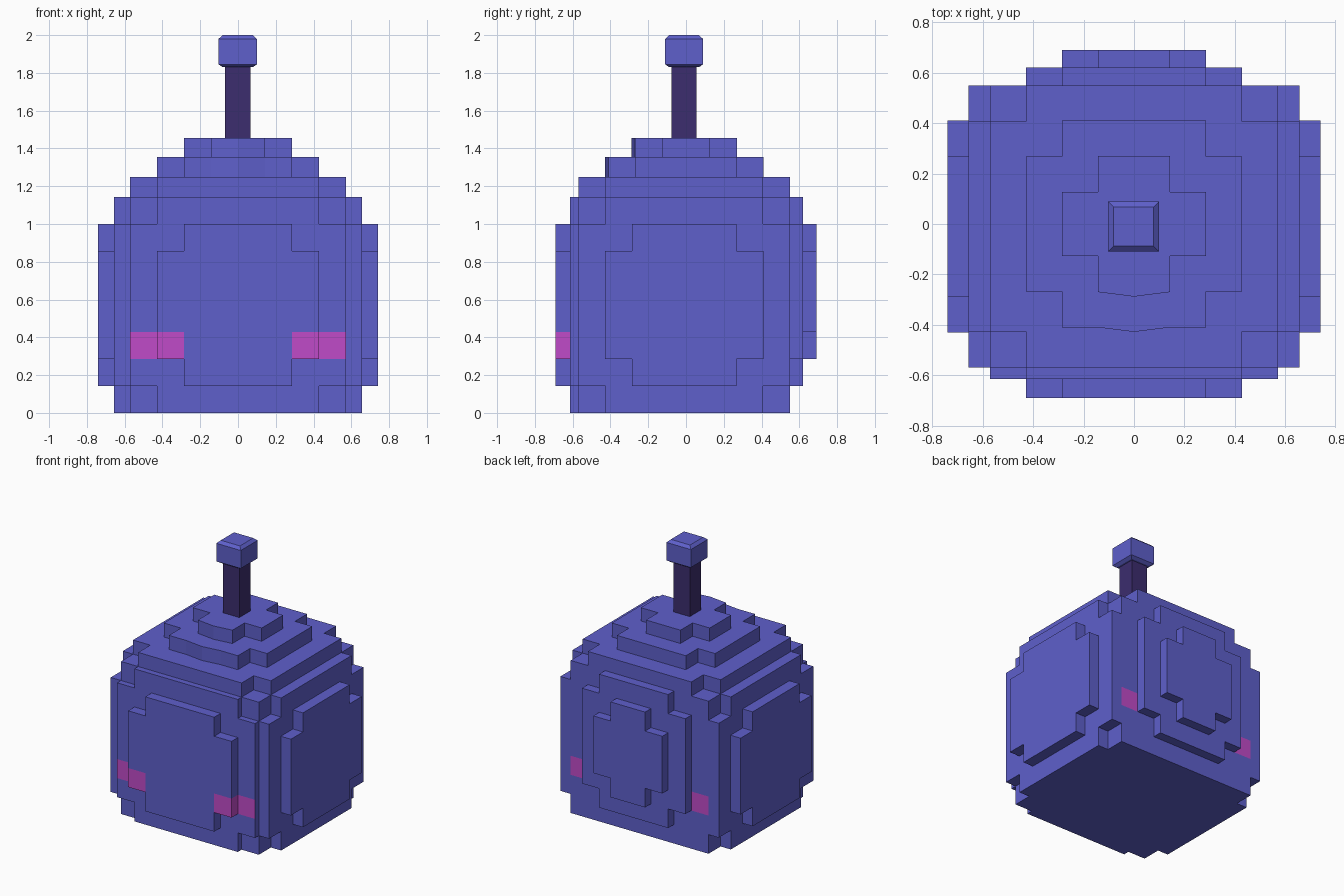
import bpy, bmesh
from itertools import product

if "Cube" in bpy.data.objects:
    bpy.data.objects.remove(bpy.data.objects["Cube"])

U = 0.143  # step size of the blocky layers


def material(name, rgb):
    m = bpy.data.materials.new(name)
    m.diffuse_color = (*rgb, 1)
    m.use_nodes = True
    m.node_tree.nodes["Principled BSDF"].inputs["Base Color"].default_value = m.diffuse_color
    return m


BLUE = material("periwinkle_blue", (0.113, 0.116, 0.60))
PINK = material("cheek_pink", (0.53, 0.07, 0.58))
PURPLE = material("dark_purple", (0.045, 0.026, 0.156))


def finish(bm, name, mats):
    me = bpy.data.meshes.new(name)
    bm.to_mesh(me)
    bm.free()
    for m in mats:
        me.materials.append(m)
    ob = bpy.data.objects.new(name, me)
    bpy.context.collection.objects.link(ob)
    return ob


def stepped(hx, y, z, axes):
    """Box with its four corners notched by one step in the plane of the two axes."""
    out = []
    for a in axes:
        b = [[-hx, hx], list(y), list(z)]
        b[a] = [b[a][0] + U, b[a][1] - U]
        out.append(b)
    return out


# Layers of the body: core, front, back, sides and top
boxes = [[[-4 * U, 4 * U], [-0.57, 0.55], [0, 8 * U]]]
boxes += stepped(4 * U, (-0.615, 0), (0, 8 * U), (0, 2))
boxes += stepped(3 * U, (-0.69, 0), (U, 7 * U), (0, 2))
boxes += stepped(3 * U, (0, 0.62), (U, 8 * U), (0, 2))
boxes += stepped(2 * U, (0, 0.69), (2 * U, 7 * U), (0, 2))
boxes += stepped(0.657, (-0.57, 0.55), (0, 8 * U), (1, 2))
boxes += stepped(0.74, (-0.43, 0.41), (U, 7 * U), (1, 2))
boxes += stepped(4 * U, (-0.57, 0.55), (U, 1.25), (0, 1))
boxes += stepped(3 * U, (-0.41, 0.41), (U, 1.355), (0, 1))
boxes += stepped(2 * U, (-0.27, 0.27), (U, 1.455), (0, 1))

# Merge the layers on one lattice, keeping only the outer skin
grid = [sorted({round(v, 3) for b in boxes for v in b[a]} |
               ({0.0} if a == 0 else {round(3 * U, 3)} if a == 2 else set()))
        for a in range(3)]
size = [len(g) - 1 for g in grid]


def inside(c):
    mid = [(grid[a][c[a]] + grid[a][c[a] + 1]) / 2 for a in range(3)]
    return any(all(b[a][0] < mid[a] < b[a][1] for a in range(3)) for b in boxes)


solid = {c for c in product(*map(range, size)) if inside(c)}
bm = bmesh.new()
verts = {}


def vert(k):
    if k not in verts:
        verts[k] = bm.verts.new([grid[a][k[a]] for a in range(3)])
    return verts[k]


for c in solid:
    for a, s in product(range(3), (0, 1)):
        n = list(c)
        n[a] += 1 if s else -1
        if tuple(n) in solid:
            continue
        p, q = (a + 1) % 3, (a + 2) % 3
        ring = []
        for dp, dq in ((0, 0), (1, 0), (1, 1), (0, 1)):
            k = list(c)
            k[a] += s
            k[p] += dp
            k[q] += dq
            ring.append(vert(tuple(k)))
        f = bm.faces.new(ring if s else ring[::-1])
        # Cheek patches on the front, the edge of its plate, and the back
        m = f.calc_center_median()
        if 2 * U < m.z < 3 * U:
            ax = abs(m.x)
            front = 2 * U < ax < 4 * U and m.y < -0.6 and a == 1
            edge = a == 0 and m.y < -0.616 and ax < 3.1 * U
            back = 3 * U < ax < 4 * U and m.y > 0.5 and a == 1
            f.material_index = int(front or edge or back)

bmesh.ops.dissolve_limit(bm, angle_limit=0.01, verts=bm.verts[:], edges=bm.edges[:],
                         delimit={'MATERIAL'})
finish(bm, "body", [BLUE, PINK])


def prism(bm, x0, x1, y0, y1, levels):
    """Square column through (height, inset) levels."""
    rings = [[bm.verts.new(co) for co in ((x0 + i, y0 + i, z), (x1 - i, y0 + i, z),
                                          (x1 - i, y1 - i, z), (x0 + i, y1 - i, z))]
             for z, i in levels]
    bm.faces.new(rings[0][::-1])
    bm.faces.new(rings[-1])
    for lo, hi in zip(rings, rings[1:]):
        for j in range(4):
            k = (j + 1) % 4
            bm.faces.new((lo[j], lo[k], hi[k], hi[j]))


# Small pointed lips on the front of the top two layers
bm = bmesh.new()
for y, z0, z1 in ((-0.41, 1.25, 1.355), (-0.27, 1.355, 1.455)):
    lo, hi = ([bm.verts.new(co) for co in ((-U, y, z), (0, y - 0.018, z), (U, y, z))]
              for z in (z0, z1))
    bm.faces.new(hi)
    for j in (0, 1):
        bm.faces.new((lo[j], lo[j + 1], hi[j + 1], hi[j]))
finish(bm, "top_lips", [BLUE])

# Stem and its chamfered knob
bm = bmesh.new()
prism(bm, -0.07, 0.065, -0.077, 0.055, [(1.45, 0), (1.84, 0)])
finish(bm, "stem", [PURPLE])
bm = bmesh.new()
prism(bm, -0.103, 0.1, -0.11, 0.09, [(1.83, 0.022), (1.845, 0), (1.98, 0), (2.0, 0.022)])
finish(bm, "stem_knob", [BLUE])
